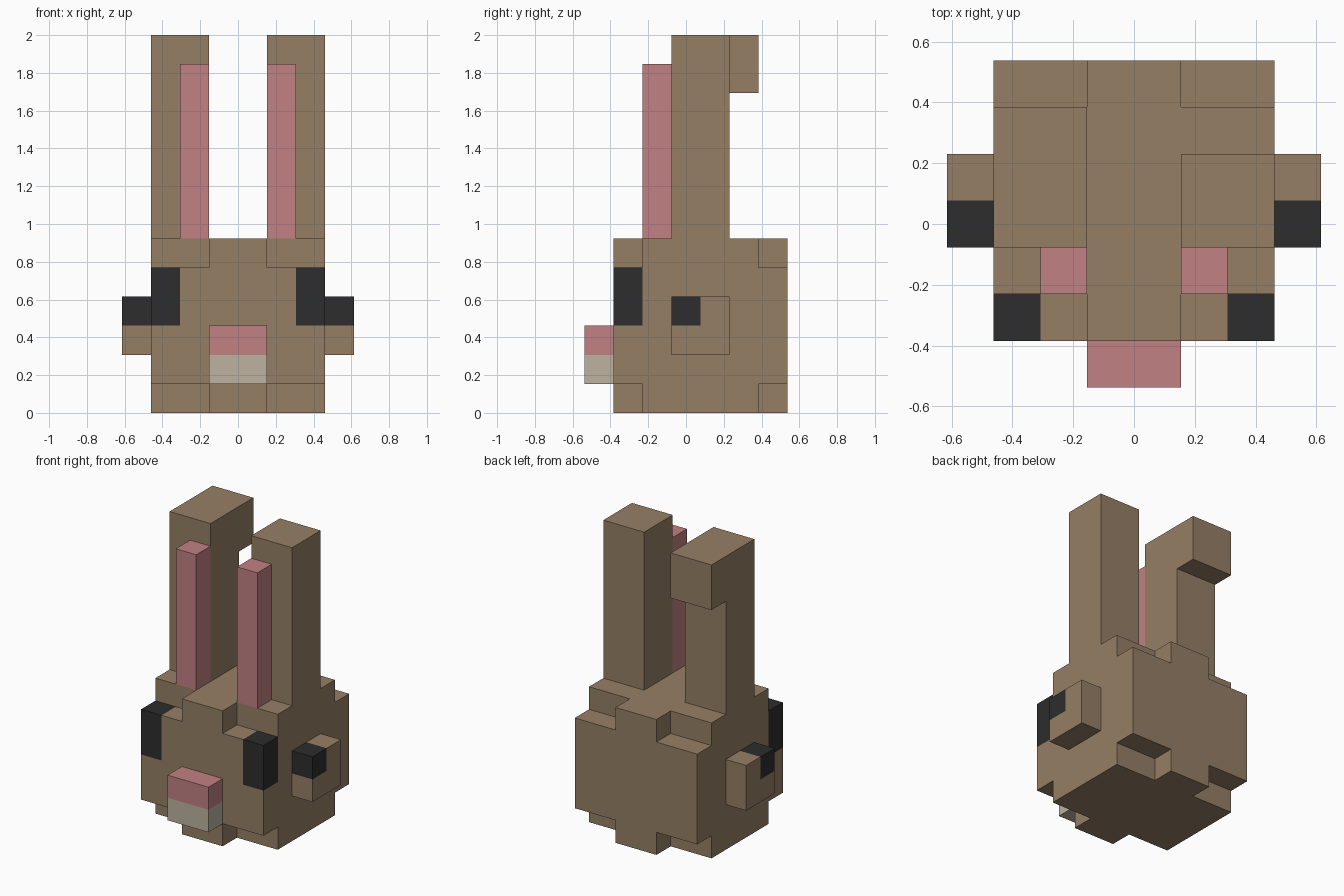
import bpy
import bmesh
from math import radians
from mathutils import Vector

default_cube = bpy.data.objects.get("Cube")
if default_cube:
    bpy.data.objects.remove(default_cube, do_unlink=True)

UNIT = 2 / 13  # size of one building block


def make_material(name, rgb):
    mat = bpy.data.materials.new(name)
    mat.use_nodes = True
    color = (*rgb, 1.0)
    mat.diffuse_color = color
    bsdf = mat.node_tree.nodes["Principled BSDF"]
    bsdf.inputs["Base Color"].default_value = color
    bsdf.inputs["Roughness"].default_value = 0.9
    return mat


brown = make_material("brown fur", (0.305, 0.212, 0.130))
pink = make_material("pink skin", (0.533, 0.220, 0.223))
black = make_material("black", (0.026, 0.026, 0.026))
beige = make_material("beige muzzle", (0.508, 0.445, 0.352))

parts = {}   # part name -> material
owner = {}   # block position -> part name


def block_range(x, y, z):
    return [(i, j, k) for i in range(*x) for j in range(*y) for k in range(*z)]


def add_box(part, mat, x, y, z):
    parts[part] = mat
    for cell in block_range(x, y, z):
        owner[cell] = part


def add_pair(part, mat, x, y, z):
    """Same box on both sides; x is given for the left (+x) side."""
    add_box("left_" + part, mat, x, y, z)
    add_box("right_" + part, mat, (-x[1], -x[0]), y, z)


# Head: a cube with notched corners at top and bottom
add_box("head", brown, (-3, 3), (-2, 4), (0, 6))
for x in ((-3, -1), (1, 3)):
    for y in ((-2, -1), (3, 4)):
        for z in ((0, 1), (5, 6)):
            for cell in block_range(x, y, z):
                del owner[cell]

# Face
add_pair("eye", black, (2, 3), (-2, -1), (3, 5))
add_box("muzzle", beige, (-1, 1), (-3, -2), (1, 2))
add_box("nose", pink, (-1, 1), (-3, -2), (2, 3))

# Side paws with a dark upper front block
add_pair("side_paw", brown, (3, 4), (0, 2), (2, 4))
add_pair("paw_patch", black, (3, 4), (0, 1), (3, 4))

# Ears with pink inner strips; the right ear tip folds back
add_pair("ear", brown, (1, 3), (0, 2), (6, 13))
add_pair("inner_ear", pink, (1, 2), (-1, 0), (6, 12))
add_box("right_ear", brown, (-3, -1), (2, 3), (11, 13))


def build_part(name, mat):
    """Keep only the exposed block sides, then merge them into clean faces."""
    bm = bmesh.new()
    for cell, part in owner.items():
        if part != name:
            continue
        for axis in range(3):
            for sign in (-1, 1):
                step = Vector((0, 0, 0))
                step[axis] = sign
                if tuple(int(c + s) for c, s in zip(cell, step)) in owner:
                    continue
                center = Vector(cell) + Vector((0.5, 0, 0.5)) + step / 2
                u = Vector((0, 0, 0))
                u[(axis + 1) % 3] = 0.5
                v = step.cross(u)
                corners = (-u - v, u - v, u + v, v - u)
                bm.faces.new([bm.verts.new((center + c) * UNIT) for c in corners])
    bmesh.ops.remove_doubles(bm, verts=bm.verts, dist=UNIT / 100)
    bmesh.ops.dissolve_limit(bm, angle_limit=radians(1),
                             verts=bm.verts, edges=bm.edges)
    mesh = bpy.data.meshes.new(name)
    bm.to_mesh(mesh)
    bm.free()
    mesh.materials.append(mat)
    obj = bpy.data.objects.new(name, mesh)
    bpy.context.collection.objects.link(obj)


for part_name, part_mat in parts.items():
    build_part(part_name, part_mat)
